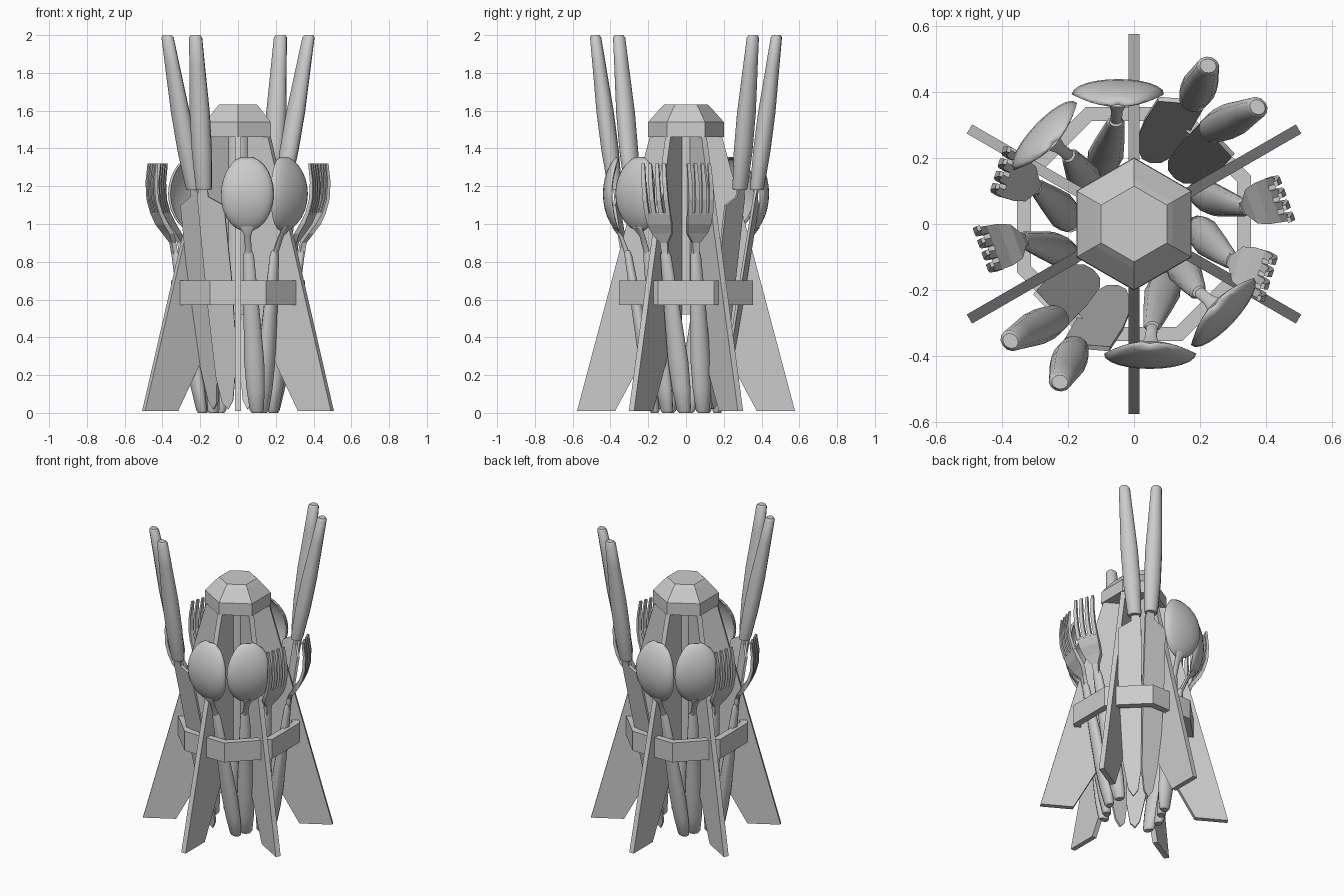
import bpy, bmesh, math
from mathutils import Vector, Matrix

if "Cube" in bpy.data.objects:
    bpy.data.objects.remove(bpy.data.objects["Cube"])

grey = bpy.data.materials.new("plain grey")
grey.use_nodes = True
grey.diffuse_color = (0.6, 0.6, 0.6, 1)
grey.node_tree.nodes["Principled BSDF"].inputs["Base Color"].default_value = (0.6, 0.6, 0.6, 1)


def finish(name, bm, smooth=False):
    bmesh.ops.recalc_face_normals(bm, faces=bm.faces)
    mesh = bpy.data.meshes.new(name)
    bm.to_mesh(mesh)
    bm.free()
    mesh.materials.append(grey)
    ob = bpy.data.objects.new(name, mesh)
    bpy.context.collection.objects.link(ob)
    if smooth:
        bpy.ops.object.select_all(action="DESELECT")
        ob.select_set(True)
        bpy.context.view_layer.objects.active = ob
        bpy.ops.object.shade_smooth_by_angle(angle=math.radians(40))
    return ob


def frame(degrees):
    """Sideways and outward directions for a part facing this way."""
    a = math.radians(degrees)
    return Vector((-math.sin(a), math.cos(a), 0)), Vector((math.cos(a), math.sin(a), 0))


def loft(name, sections, facing=0, n=12):
    """Join level rings given as (centre, half width, half depth)."""
    side, out = frame(facing)
    bm = bmesh.new()
    k = math.sqrt(2) if n == 4 else 1
    rings = []
    for c, w, d in sections:
        angles = [(i + 0.5) * math.tau / n for i in range(n)]
        rings.append([bm.verts.new(Vector(c) + side * (k * w * math.cos(a)) + out * (k * d * math.sin(a)))
                      for a in angles])
    for low, high in zip(rings, rings[1:]):
        for i in range(n):
            j = (i + 1) % n
            bm.faces.new((low[i], low[j], high[j], high[i]))
    bm.faces.new(rings[0])
    bm.faces.new(rings[-1])
    return finish(name, bm, n > 8)


def plate(name, points, normal, thick):
    """Flat outline thickened evenly about its plane."""
    bm = bmesh.new()
    face = bm.faces.new([bm.verts.new(Vector(p) - normal * thick / 2) for p in points])
    new = bmesh.ops.extrude_face_region(bm, geom=[face])["geom"]
    bmesh.ops.translate(bm, vec=normal * thick, verts=[v for v in new if isinstance(v, bmesh.types.BMVert)])
    return finish(name, bm)


def grip(name, base, top, profile, facing, flat):
    base, top = Vector(base), Vector(top)
    return loft(name, [(base.lerp(top, t), r, r * flat) for t, r in profile], facing)


CUTLERY_GRIP = [(0, 0.028), (0.015, 0.038), (0.15, 0.05), (0.32, 0.055), (0.6, 0.045),
                (0.97, 0.029), (1, 0.02)]
KNIFE_GRIP = [(0, 0.04), (0.02, 0.044), (0.25, 0.054), (0.5, 0.054), (0.8, 0.042), (0.985, 0.035), (1, 0.025)]


def spoon(name, base, neck, bowl, facing):
    side, out = frame(facing)
    neck, bowl = Vector(neck), Vector(bowl)
    parts = [grip(name + "_handle", base, neck, CUTLERY_GRIP, facing, 0.72)]
    heel = bowl - Vector((0, 0, 0.15)) + out * 0.025
    parts.append(loft(name + "_neck", [(neck - Vector((0, 0, 0.02)), 0.018, 0.015),
                                       (neck.lerp(heel, 0.5), 0.018, 0.012),
                                       (heel - Vector((0, 0, 0.03)), 0.035, 0.01),
                                       (heel + Vector((0, 0, 0.02)), 0.06, 0.008)], facing))
    # Shallow shell bulging outward, its tip and heel bent inward
    bm = bmesh.new()
    bmesh.ops.create_uvsphere(bm, u_segments=24, v_segments=14, radius=1)
    bmesh.ops.bisect_plane(bm, geom=bm.verts[:] + bm.edges[:] + bm.faces[:], plane_co=(0, 0, 0),
                           plane_no=(0, 1, 0), clear_inner=True)
    for v in bm.verts:
        x, y, z = v.co
        depth = y * 0.04 + (1 - z * z) * 0.035
        v.co = bowl + side * (x * 0.132) + out * depth + Vector((0, 0, z * 0.19))
    shell = finish(name + "_bowl", bm, True)
    mod = shell.modifiers.new("thickness", "SOLIDIFY")
    mod.thickness = 0.01
    parts.append(shell)
    return parts


def fork(name, base, neck, facing, lean):
    side, out = frame(facing)
    neck = Vector(neck)

    def at(z, o, s=0):
        p = neck + out * o + side * (s + lean * (z - 0.86))
        return Vector((p.x, p.y, z))

    parts = [grip(name + "_handle", base, neck, CUTLERY_GRIP, facing, 0.72)]
    parts.append(loft(name + "_head", [(at(0.84, 0), 0.017, 0.014), (at(0.9, 0.01), 0.02, 0.012),
                                       (at(0.95, 0.035), 0.055, 0.014), (at(1.0, 0.07), 0.067, 0.014),
                                       (at(1.06, 0.1), 0.07, 0.01)], facing, 4))
    for i in range(4):
        s = (i - 1.5) * 0.039
        parts.append(loft(f"{name}_tine_{i + 1}", [(at(1.05, 0.097, s), 0.012, 0.01),
                                                  (at(1.13, 0.12, s), 0.012, 0.009),
                                                  (at(1.22, 0.125, s), 0.011, 0.008),
                                                  (at(1.32, 0.115, s), 0.008, 0.006)], facing, 4))
    return parts


def knife(name, tip, collar, end, facing, hand):
    side, out = frame(facing)
    tip, collar = Vector(tip), Vector(collar)
    parts = [grip(name + "_handle", collar, end, KNIFE_GRIP, facing, 0.85)]
    outline = [(-0.02, -0.02), (0.03, -0.04), (0.5, -0.045), (0.85, -0.04), (0.97, -0.02),
               (1, 0.01), (0.96, 0.04), (0.75, 0.085), (0.4, 0.1), (0.07, 0.1), (0.03, 0.02), (-0.02, 0.02)]
    points = [collar.lerp(tip, t) + side * (s * hand) for t, s in outline]
    axis = (tip - collar).normalized()
    parts.append(plate(name + "_blade", points, axis.cross(side).normalized(), 0.014))
    return parts


# Stand: six radial fins around a slim core
for i in range(6):
    side, out = frame(30 + 60 * i)
    shape = [(0.577, 0.01), (0.375, 0.01), (0.1, 0.52), (0.02, 0.52), (0.02, 1.46), (0.192, 1.46)]
    plate(f"fin_{i + 1}", [out * r + Vector((0, 0, z)) for r, z in shape], side, 0.032)
loft("core", [((0, 0, 0.52), 0.07, 0.07), ((0, 0, 1.46), 0.07, 0.07)], n=32)

# Faceted cap, points lined up with the fins
loft("cap", [((0, 0, z), r, r) for z, r in ((1.46, 0.202), (1.54, 0.2), (1.613, 0.135), (1.632, 0.115))],
     facing=30, n=6)

# Eight-sided band around the fins
bm = bmesh.new()
rings = []
for r, z in ((0.384, 0.57), (0.384, 0.70), (0.338, 0.70), (0.338, 0.57)):
    rings.append([bm.verts.new((r * math.cos((i + 0.5) * math.pi / 4), r * math.sin((i + 0.5) * math.pi / 4), z))
                  for i in range(8)])
for a, b in zip(rings, rings[1:] + rings[:1]):
    for i in range(8):
        j = (i + 1) % 8
        bm.faces.new((a[i], a[j], b[j], b[i]))
finish("band", bm)

# Cutlery for three slots
cutlery = []
cutlery += spoon("spoon_a", (0.1, -0.165, 0), (0.055, -0.31, 0.86), (0.048, -0.355, 1.16), 270)
cutlery += spoon("spoon_b", (0.13, -0.1, 0), (0.195, -0.205, 0.86), (0.24, -0.24, 1.16), 317)
cutlery += fork("fork_a", (0.185, -0.01, 0), (0.295, -0.11, 0.86), -17, -0.06)
cutlery += fork("fork_b", (0.19, 0.09, 0), (0.335, 0.05, 0.86), 20, -0.05)
cutlery += knife("knife_a", (-0.06, -0.19, 0.02), (-0.18, -0.375, 1.18), (-0.225, -0.48, 2), 260, 1)
cutlery += knife("knife_b", (-0.12, -0.15, 0.02), (-0.235, -0.285, 1.18), (-0.375, -0.355, 2), 228, -1)

# The opposite three slots repeat them, turned half way round
for ob in cutlery:
    twin = ob.copy()
    twin.name = "opposite_" + ob.name
    twin.matrix_world = Matrix.Rotation(math.pi, 4, "Z")
    bpy.context.collection.objects.link(twin)
